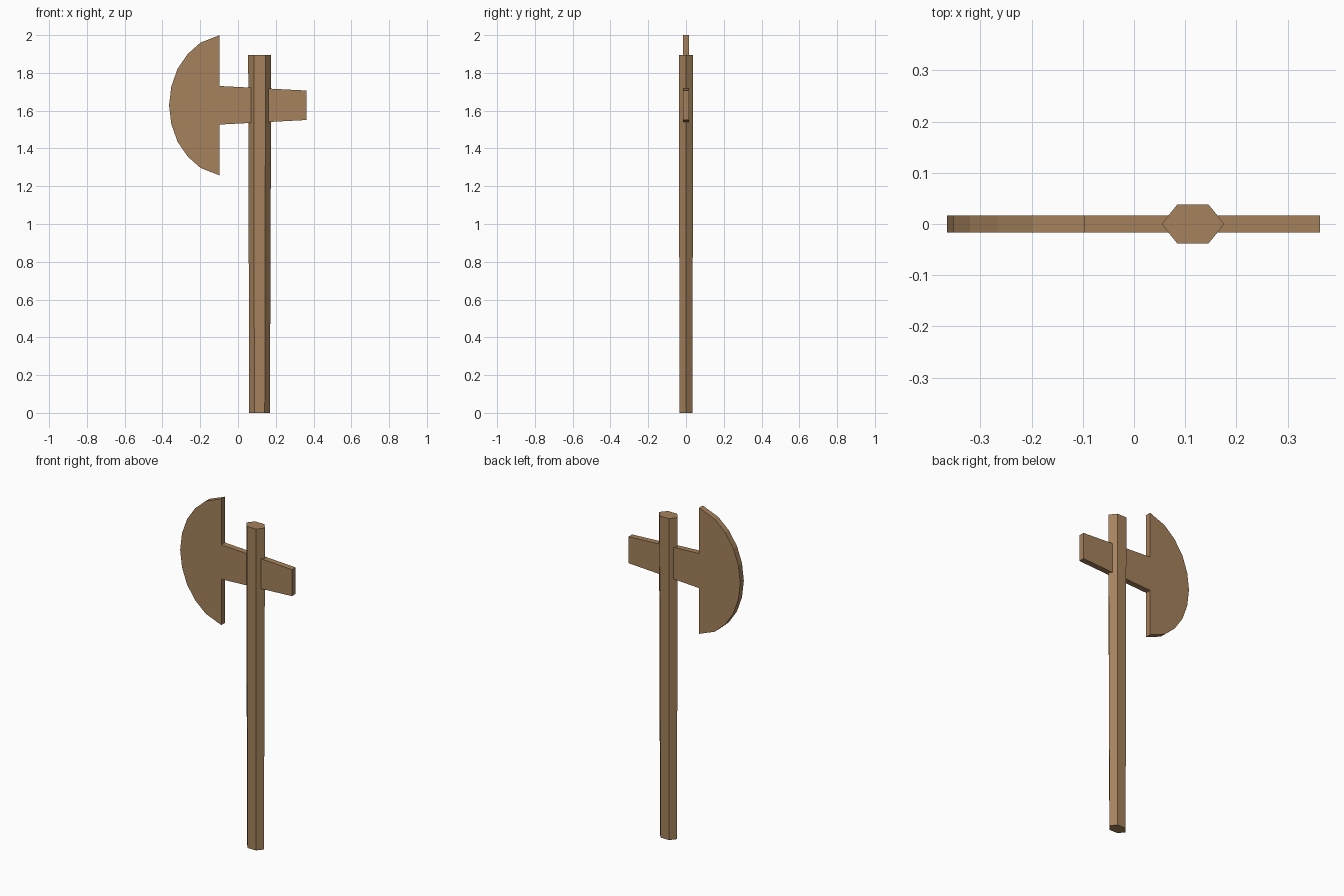
import bpy, bmesh

if "Cube" in bpy.data.objects:
    bpy.data.objects.remove(bpy.data.objects["Cube"])

wood = bpy.data.materials.new("tan wood")
wood.diffuse_color = (0.376, 0.223, 0.107, 1)
wood.use_nodes = True
wood.node_tree.nodes["Principled BSDF"].inputs["Base Color"].default_value = wood.diffuse_color


def finish(name, bm):
    bmesh.ops.recalc_face_normals(bm, faces=bm.faces)
    mesh = bpy.data.meshes.new(name)
    bm.to_mesh(mesh)
    bm.free()
    mesh.materials.append(wood)
    obj = bpy.data.objects.new(name, mesh)
    bpy.context.collection.objects.link(obj)
    return obj


def loft(name, lower, upper):
    """Solid between two matching outlines of 3D points."""
    bm = bmesh.new()
    a = [bm.verts.new(p) for p in lower]
    b = [bm.verts.new(p) for p in upper]
    bm.faces.new(a)
    bm.faces.new(b)
    for i in range(len(a)):
        j = (i + 1) % len(a)
        bm.faces.new((a[i], a[j], b[j], b[i]))
    return finish(name, bm)


# Handle: flattened hexagon, slightly wider at the top
def hexagon(cx, rx, ry, z):
    shape = [(1, 0), (0.5, 1), (-0.5, 1), (-1, 0), (-0.5, -1), (0.5, -1)]
    return [(cx + rx * u, ry * v, z) for u, v in shape]


loft("handle", hexagon(0.114, 0.055, 0.034, 0), hexagon(0.115, 0.061, 0.038, 1.895))

# Axe head: half-moon blade with a tapering bar through the handle
# (upper half as x, height above the middle line; mirrored below)
MID, HALF = 1.6285, 0.017
upper = [(0.363, 0.078), (-0.097, 0.102), (-0.097, 0.3715), (-0.198, 0.332),
         (-0.266, 0.272), (-0.320, 0.193), (-0.353, 0.100)]
outline = upper + [(-0.365, 0)] + [(x, -h) for x, h in reversed(upper)]
loft("axe_head",
     [(x, -HALF, MID + h) for x, h in outline],
     [(x, HALF, MID + h) for x, h in outline])
